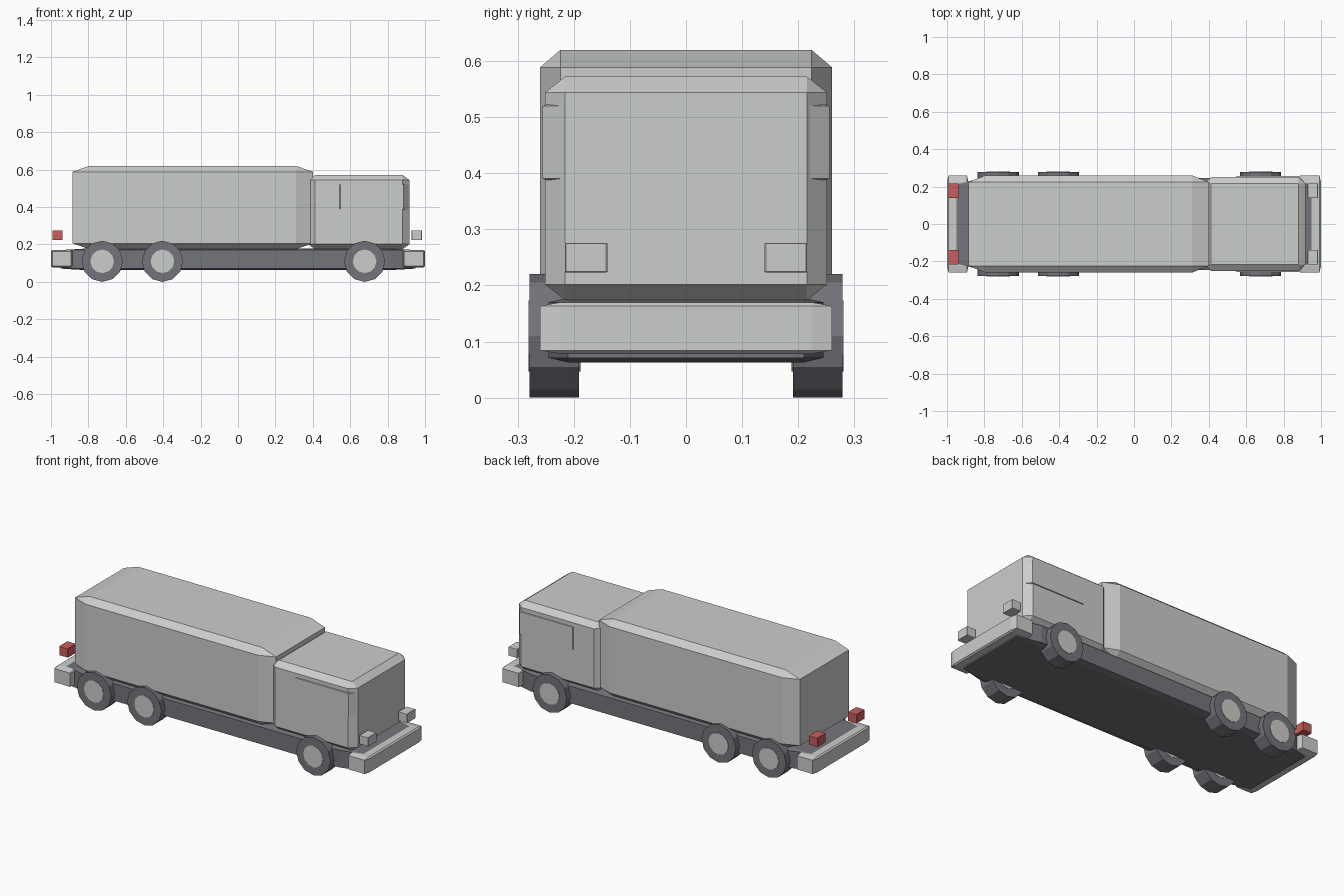
import bpy
import bmesh
import math
from mathutils import Matrix, Vector

default = bpy.data.objects.get("Cube")
if default:
    bpy.data.objects.remove(default, do_unlink=True)


def make_material(name, color):
    mat = bpy.data.materials.new(name)
    mat.use_nodes = True
    mat.diffuse_color = (*color, 1)
    mat.node_tree.nodes["Principled BSDF"].inputs["Base Color"].default_value = (*color, 1)
    return mat


light_gray = make_material("light gray paint", (0.6, 0.615, 0.6))
dark_gray = make_material("dark gray rubber", (0.175, 0.175, 0.2))
red = make_material("red lamp", (0.6, 0.11, 0.11))


def add_object(name, bm, mat):
    bmesh.ops.recalc_face_normals(bm, faces=bm.faces)
    mesh = bpy.data.meshes.new(name)
    bm.to_mesh(mesh)
    bm.free()
    mesh.materials.append(mat)
    obj = bpy.data.objects.new(name, mesh)
    bpy.context.collection.objects.link(obj)
    return obj


def chamfered_box(name, low, high, mat, chamfer=0.07):
    """Unit cube with cut edges, stretched so the chamfer follows the proportions."""
    low, high = Vector(low), Vector(high)
    bm = bmesh.new()
    bmesh.ops.create_cube(bm, size=1)
    bmesh.ops.bevel(bm, geom=bm.edges[:], offset=chamfer, segments=1,
                    profile=0.5, affect='EDGES')
    bmesh.ops.scale(bm, vec=high - low, verts=bm.verts)
    bmesh.ops.translate(bm, vec=(low + high) / 2, verts=bm.verts)
    return add_object(name, bm, mat)


def disc(name, x, y, z, radius, width, mat):
    """Twelve-sided cylinder lying along y, with a corner pointing down."""
    bm = bmesh.new()
    bmesh.ops.create_cone(bm, cap_ends=True, segments=12, radius1=radius,
                          radius2=radius, depth=width)
    bmesh.ops.transform(bm, verts=bm.verts, matrix=Matrix.Translation((x, y, z))
                        @ Matrix.Rotation(math.pi / 2, 4, 'X'))
    return add_object(name, bm, mat)


# Body
chamfered_box("chassis", (-0.95, -0.245, 0.063), (0.95, 0.245, 0.178), dark_gray)
chamfered_box("cargo_box", (-0.885, -0.26, 0.175), (0.4, 0.26, 0.62), light_gray)
chamfered_box("cab", (0.375, -0.251, 0.174), (0.917, 0.251, 0.572), light_gray)
chamfered_box("cab_window_band", (0.52, -0.256, 0.38), (0.912, 0.256, 0.53), light_gray)

# Bumpers
chamfered_box("front_bumper", (0.88, -0.26, 0.078), (1, 0.26, 0.17), light_gray)
chamfered_box("rear_bumper", (-1, -0.26, 0.078), (-0.885, 0.26, 0.17), light_gray)

# Lamps and wheels on both sides
for side, label in ((-1, "near"), (1, "far")):
    y0, y1 = sorted((side * 0.14, side * 0.216))
    chamfered_box("headlight_" + label, (0.928, y0, 0.223), (0.984, y1, 0.276), light_gray, 0.03)
    chamfered_box("tail_lamp_" + label, (-0.993, y0, 0.223), (-0.937, y1, 0.276), red, 0.03)
    for axle, x in (("front", 0.677), ("middle", -0.404), ("rear", -0.726)):
        disc(f"{axle}_tyre_{label}", x, side * 0.2345, 0.11, 0.11, 0.088, dark_gray)
        disc(f"{axle}_hub_{label}", x, side * 0.2345, 0.11, 0.063, 0.093, light_gray)
